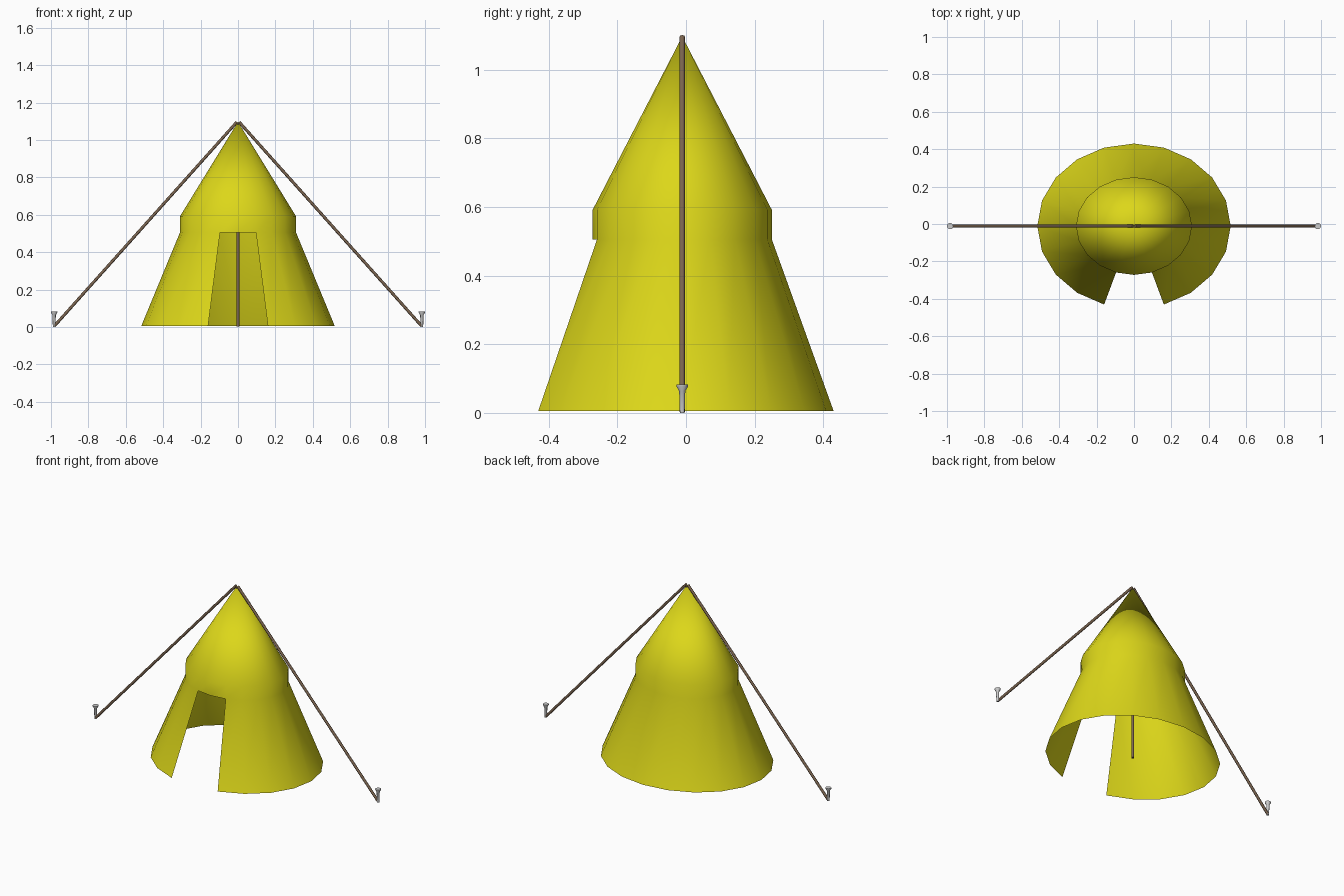
import bpy, bmesh
from math import sin, cos, pi
from mathutils import Vector

if "Cube" in bpy.data.objects:
    bpy.data.objects.remove(bpy.data.objects["Cube"])

CY = -0.011   # tent axis in y
N = 20        # sides of the tent


def material(name, col):
    m = bpy.data.materials.new(name)
    m.diffuse_color = (*col, 1)
    m.use_nodes = True
    m.node_tree.nodes["Principled BSDF"].inputs["Base Color"].default_value = m.diffuse_color
    return m


yellow = material("yellow_cloth", (0.72, 0.68, 0.01))
brown = material("brown_rope", (0.2, 0.13, 0.08))


def finish(bm, name, mat=None, smooth=None):
    bmesh.ops.recalc_face_normals(bm, faces=bm.faces)
    me = bpy.data.meshes.new(name)
    bm.to_mesh(me)
    bm.free()
    ob = bpy.data.objects.new(name, me)
    bpy.context.collection.objects.link(ob)
    if mat:
        me.materials.append(mat)
    bpy.ops.object.select_all(action='DESELECT')
    bpy.context.view_layer.objects.active = ob
    ob.select_set(True)
    if smooth is None:
        bpy.ops.object.shade_smooth()
    else:
        bpy.ops.object.shade_smooth_by_angle(angle=smooth)
    return ob


def rod(name, a, b, r, mat):
    a, b = Vector(a), Vector(b)
    d = b - a
    bm = bmesh.new()
    bmesh.ops.create_cone(bm, cap_ends=True, segments=8, radius1=r, radius2=r, depth=d.length)
    rot = Vector((0, 0, 1)).rotation_difference(d).to_matrix().to_4x4()
    bmesh.ops.transform(bm, matrix=rot, verts=bm.verts)
    bmesh.ops.translate(bm, vec=(a + b) / 2, verts=bm.verts)
    return finish(bm, name, mat, 0.9)


# Tent cloth: open oval skirt, short upright band, pointed roof
bm = bmesh.new()
rings = []
for rx, ry, z in [(0.517, 0.441, 0.006), (0.31, 0.261, 0.506), (0.31, 0.261, 0.592)]:
    rings.append([bm.verts.new((rx * sin(2 * pi * i / N), CY - ry * cos(2 * pi * i / N), z))
                  for i in range(N)])
apex = bm.verts.new((0, CY, 1.097))
for i in range(N):
    j = (i + 1) % N
    if i not in (0, N - 1):   # doorway at the front
        bm.faces.new((rings[0][i], rings[0][j], rings[1][j], rings[1][i]))
    bm.faces.new((rings[1][i], rings[1][j], rings[2][j], rings[2][i]))
    bm.faces.new((rings[2][i], rings[2][j], apex))
bmesh.ops.delete(bm, geom=[v for v in bm.verts if not v.link_faces], context='VERTS')
finish(bm, "tent_cloth", yellow)

# Centre pole
rod("centre_pole", (0, CY, 0.003), (0, CY, 1.09), 0.008, brown)

# Guy ropes and pegs on both sides
for side, s in (("left", -1), ("right", 1)):
    rod(side + "_guy_rope", (s * 0.006, CY, 1.096), (s * 0.98, CY, 0.007), 0.008, brown)
    profile = [(0.007, 0), (0.009, 0.064), (0.017, 0.077), (0.017, 0.083)]
    bm = bmesh.new()
    loops = [[bm.verts.new((s * 0.983 + r * cos(2 * pi * k / 12), CY + r * sin(2 * pi * k / 12), z))
              for k in range(12)] for r, z in profile]
    for lo, hi in zip(loops, loops[1:]):
        for k in range(12):
            bm.faces.new((lo[k], lo[(k + 1) % 12], hi[(k + 1) % 12], hi[k]))
    bm.faces.new(loops[0])
    bm.faces.new(loops[-1])
    finish(bm, side + "_peg", None, 0.6)
